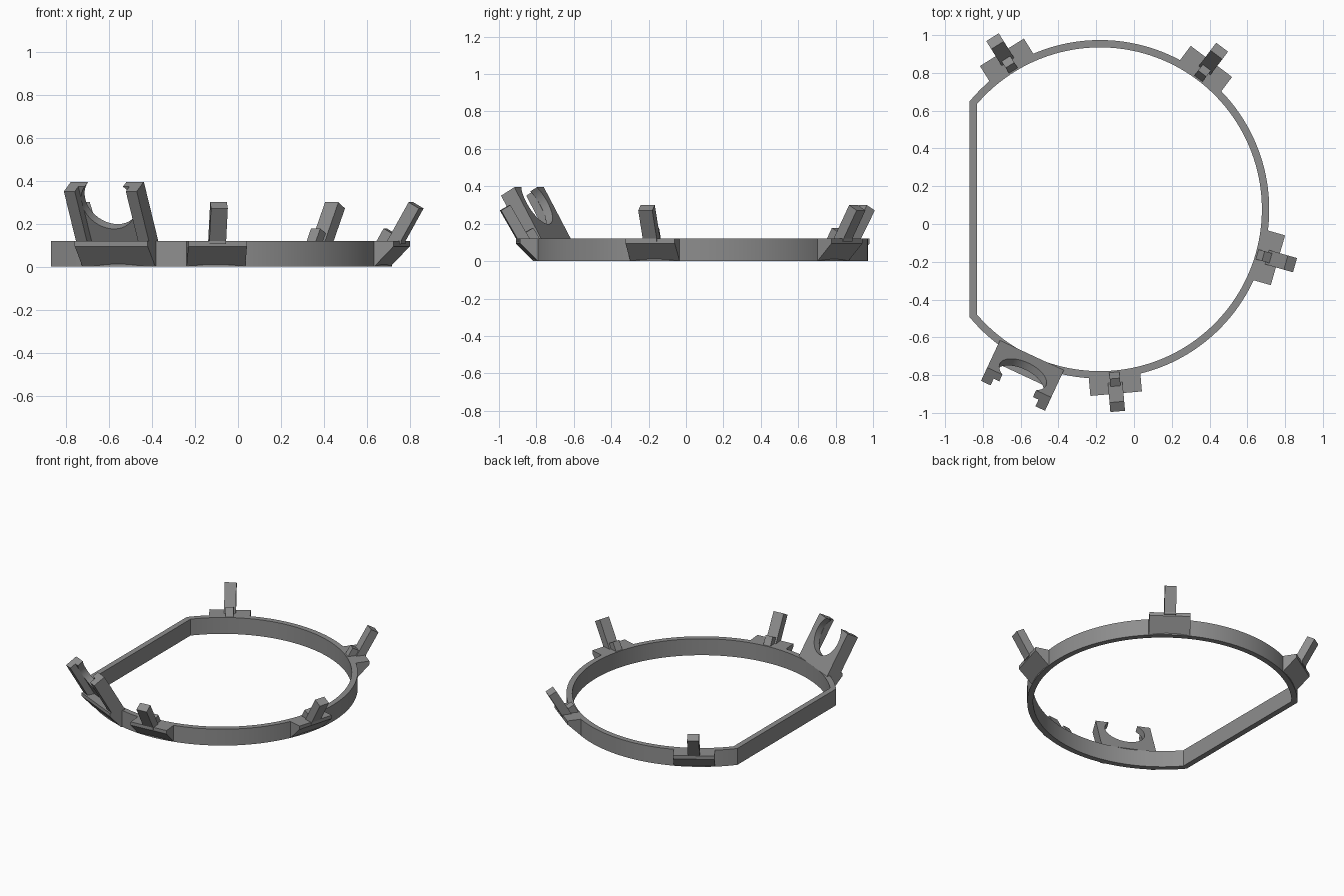
import bpy, bmesh, math
from mathutils import Matrix, Vector

if "Cube" in bpy.data.objects:
    bpy.data.objects.remove(bpy.data.objects["Cube"])

CX, CY = -0.18, 0.078            # centre of the ring
H = 0.12                         # ring height
LEAN = math.radians(30)          # outward lean of the arms
SN, CS = math.sin(LEAN), math.cos(LEAN)

grey = bpy.data.materials.new("grey")
grey.diffuse_color = (0.27, 0.27, 0.27, 1)
grey.use_nodes = True
grey.node_tree.nodes["Principled BSDF"].inputs["Base Color"].default_value = grey.diffuse_color


def finish(name, bm, angle=None):
    """Turn a bmesh into an object turned to its place around the ring."""
    bmesh.ops.recalc_face_normals(bm, faces=bm.faces)
    turn = Matrix.Translation((CX, CY, 0))
    if angle is not None:
        turn = turn @ Matrix.Rotation(math.radians(angle), 4, 'Z')
    bm.transform(turn)
    mesh = bpy.data.meshes.new(name)
    bm.to_mesh(mesh)
    bm.free()
    mesh.materials.append(grey)
    ob = bpy.data.objects.new(name, mesh)
    bpy.context.collection.objects.link(ob)
    return ob


def prism(name, front, back, angle):
    """Solid between two matching outlines (local x radial, y tangential)."""
    bm = bmesh.new()
    a = [bm.verts.new(p) for p in front]
    b = [bm.verts.new(p) for p in back]
    bm.faces.new(a)
    bm.faces.new(b[::-1])
    n = len(a)
    for i in range(n):
        j = (i + 1) % n
        bm.faces.new((a[i], b[i], b[j], a[j]))
    return finish(name, bm, angle)


def side_prism(name, profile, t0, t1, angle):
    """Radial/height profile extruded along the tangent."""
    return prism(name, [(r, t0, z) for r, z in profile],
                 [(r, t1, z) for r, z in profile], angle)


def leaning(r, top, thick):
    """Profile of a leaning bar whose inner face meets the ring top at r."""
    s = (top - H) / CS
    ri, ro = r + s * SN, r + thick / CS
    return [(r, H - 0.015), (r, H), (ri, top),
            (ri + thick * CS, top - thick * SN), (ro, H), (ro, H - 0.015)]


def smooth(ob):
    bpy.ops.object.select_all(action='DESELECT')
    bpy.context.view_layer.objects.active = ob
    ob.select_set(True)
    bpy.ops.object.shade_smooth_by_angle(angle=LEAN)


# Ring with one flat side
def d_loop(radius, flat, steps=120):
    end = math.acos(flat / radius)
    return [(radius * math.cos(a), radius * math.sin(a))
            for a in (-end + 2 * end * i / steps for i in range(steps + 1))]


bm = bmesh.new()
loops = [[bm.verts.new((x, y, z)) for x, y in d_loop(r, f)]
         for r, f, z in ((0.896, -0.69, 0), (0.896, -0.69, H),
                         (0.857, -0.65, H), (0.857, -0.65, 0))]
n = len(loops[0])
for k in range(4):
    p, q = loops[k], loops[(k + 1) % 4]
    for i in range(n):
        j = (i + 1) % n
        bm.faces.new((p[i], p[j], q[j], q[i]))
smooth(finish("ring", bm))


# Mounting block with a sloped underside
def block(name, half, outer, angle):
    side_prism(name, [(0.865, 0), (0.885, 0), (outer, 0.095), (outer, H), (0.865, H)],
               -half, half, angle)


# Four small clips: block, leaning arm, short step
for i, ang in enumerate((-85, -16, 53, 122), 1):
    block(f"clip_block_{i}", 0.137, 0.98, ang)
    side_prism(f"clip_arm_{i}", leaning(0.92, 0.30, 0.058), -0.039, 0.039, ang)
    side_prism(f"clip_step_{i}", leaning(0.866, 0.178, 0.048), -0.027, 0.027, ang)

# Large cradle: block, two arms, notched plate
ANG = -115
HALF, R0, TOP = 0.187, 0.853, 0.395
block("cradle_block", HALF, 0.97, ANG)
for side, name in ((-1, "cradle_arm_left"), (1, "cradle_arm_right")):
    side_prism(name, leaning(R0, TOP, 0.09), side * 0.146, side * HALF, ANG)
    # thicker outer part of the arm, beyond the notched plate
    outer = [(R0 + s * SN + d * CS, H + s * CS - d * SN) for s, d in
             ((0, 0.045), ((TOP - H) / CS, 0.045), ((TOP - H) / CS, 0.09), (0.03, 0.09))]
    side_prism(name + "_pad", outer, side * 0.131, side * 0.15, ANG)

length, rad, mid = (TOP - H) / CS, 0.135, 0.225
gap = math.asin((length - mid) / rad)
arc = [gap - (math.pi + 2 * gap) * i / 32 for i in range(33)]
outline = [(-HALF, 0), (HALF, 0), (HALF, length)]
outline += [(rad * math.cos(a), mid + rad * math.sin(a)) for a in arc]
outline += [(-HALF, length)]


def on_plate(t, s, d):
    return (R0 + s * SN + d * CS, t, H + s * CS - d * SN)


smooth(prism("cradle_plate", [on_plate(t, s, 0) for t, s in outline],
             [on_plate(t, s, 0.045) for t, s in outline], ANG))
